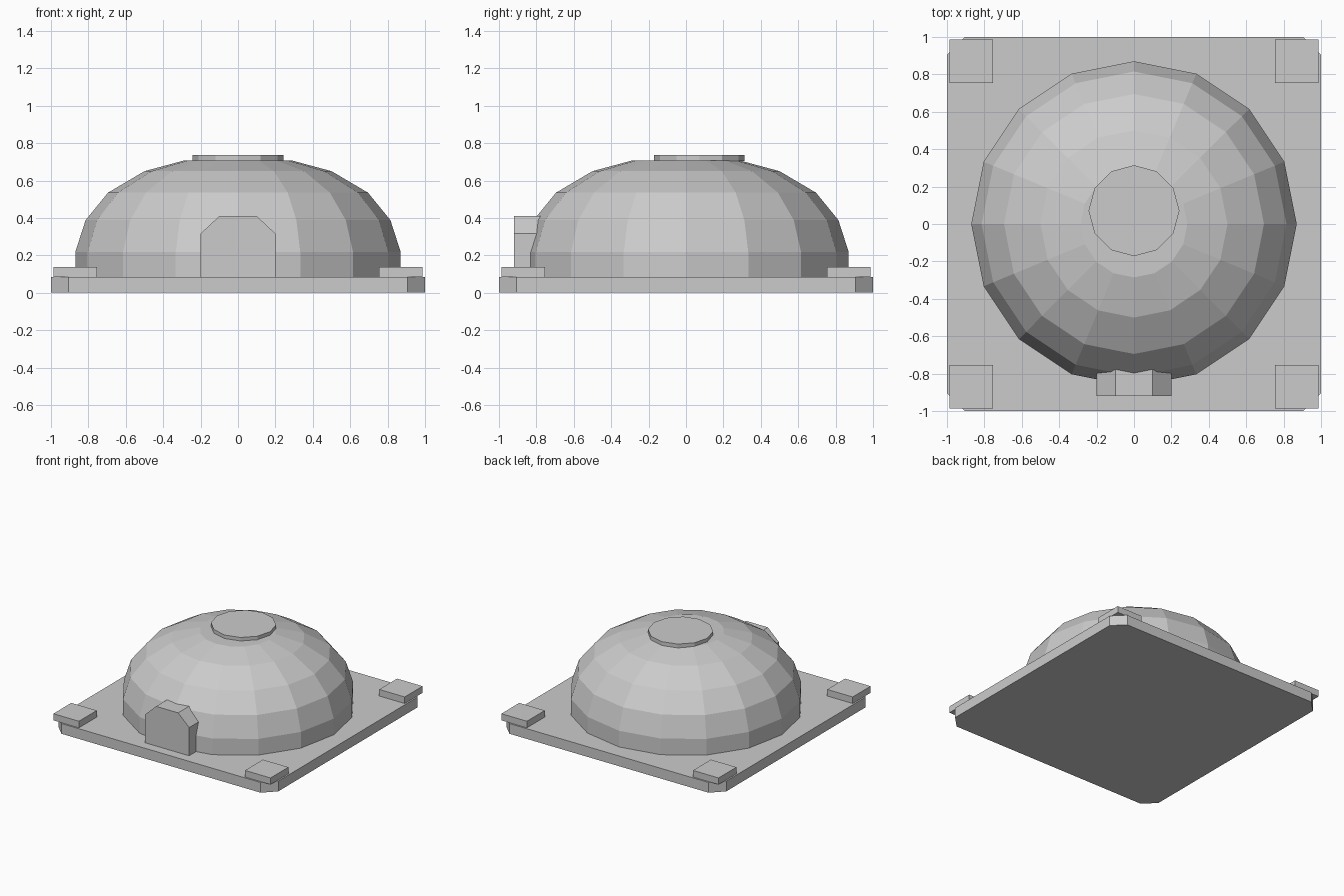
import bpy, bmesh, math

cube = bpy.data.objects.get("Cube")
if cube:
    bpy.data.objects.remove(cube, do_unlink=True)

# Single grey finish
grey = bpy.data.materials.new("stone_grey")
grey.use_nodes = True
colour = (0.6, 0.6, 0.6, 1)
grey.diffuse_color = colour
grey.node_tree.nodes["Principled BSDF"].inputs["Base Color"].default_value = colour


def loft(name, rings):
    """Flat-faced solid skinned through closed rings of equal length."""
    bm = bmesh.new()
    loops = [[bm.verts.new(p) for p in ring] for ring in rings]
    n = len(loops[0])
    for low, high in zip(loops, loops[1:]):
        for i in range(n):
            j = (i + 1) % n
            bm.faces.new((low[i], low[j], high[j], high[i]))
    bm.faces.new(loops[0][::-1])
    bm.faces.new(loops[-1])
    bmesh.ops.recalc_face_normals(bm, faces=bm.faces)
    mesh = bpy.data.meshes.new(name)
    bm.to_mesh(mesh)
    bm.free()
    mesh.materials.append(grey)
    ob = bpy.data.objects.new(name, mesh)
    bpy.context.collection.objects.link(ob)
    return ob


def circle(sides, radius, z, y=0):
    steps = [math.tau * i / sides for i in range(sides)]
    return [(radius * math.cos(a), y + radius * math.sin(a), z) for a in steps]


def slab(name, outline, bottom, top):
    return loft(name, [[(x, y, z) for x, y in outline] for z in (bottom, top)])


FLOOR = 0.084

# Square base plate with clipped corners
c = 0.905
slab("base_plate", [(1, -c), (1, c), (c, 1), (-c, 1),
                    (-1, c), (-1, -c), (-c, -1), (c, -1)], 0, FLOOR)

# Corner pads
a, b = 0.755, 0.987
for side, sx in (("left", 1), ("right", -1)):
    for end, sy in (("front", -1), ("back", 1)):
        outline = [(sx * x, sy * y) for x, y in ((a, a), (b, a), (b, b), (a, b))]
        slab(f"{end}_{side}_pad", outline, FLOOR, 0.138)

# Faceted dome on a short upright wall
profile = [(0.87, FLOOR), (0.87, 0.217), (0.815, 0.388),
           (0.695, 0.535), (0.5, 0.65), (0.285, 0.708)]
loft("dome", [circle(16, r, z) for r, z in profile])

# Roof hatch, set slightly towards the back
loft("roof_hatch", [circle(12, 0.243, z, 0.071) for z in (0.705, 0.737)])

# Doorway block with a clipped top
door = [(-0.2, FLOOR), (0.2, FLOOR), (0.2, 0.316),
        (0.1, 0.41), (-0.1, 0.41), (-0.2, 0.316)]
loft("doorway", [[(x, y, z) for x, z in door] for y in (-0.92, -0.72)])
